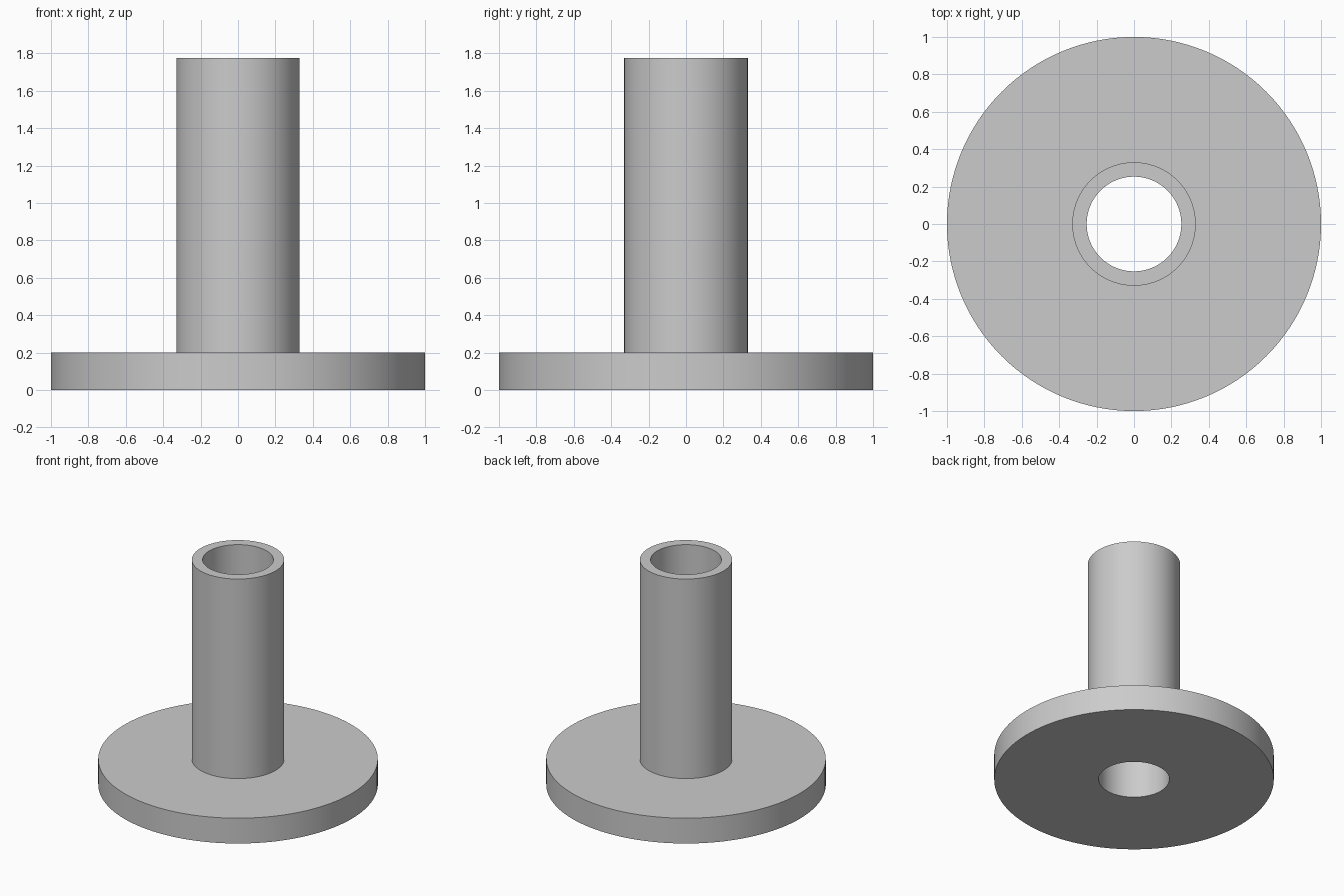
import bpy
import bmesh
import math

cube = bpy.data.objects.get("Cube")
if cube:
    bpy.data.objects.remove(cube, do_unlink=True)

SEGMENTS = 128
BORE, TUBE, FLANGE = 0.253, 0.33, 1.0
THICKNESS, HEIGHT = 0.2, 1.775

# Plain grey finish
grey = bpy.data.materials.new("plain grey")
grey.use_nodes = True
colour = (0.6, 0.6, 0.6, 1)
grey.diffuse_color = colour
grey.node_tree.nodes["Principled BSDF"].inputs["Base Color"].default_value = colour


def lathe(name, profile, material):
    """Spin a closed (radius, height) profile around the z axis."""
    bm = bmesh.new()
    verts = [bm.verts.new((r, 0, z)) for r, z in profile]
    edges = [bm.edges.new((a, b)) for a, b in zip(verts, verts[1:] + verts[:1])]
    bmesh.ops.spin(bm, geom=verts + edges, cent=(0, 0, 0), axis=(0, 0, 1),
                   angle=math.tau, steps=SEGMENTS, use_merge=True)
    bmesh.ops.remove_doubles(bm, verts=bm.verts, dist=0.0001)
    bmesh.ops.recalc_face_normals(bm, faces=bm.faces)
    mesh = bpy.data.meshes.new(name)
    bm.to_mesh(mesh)
    bm.free()
    mesh.materials.append(material)
    obj = bpy.data.objects.new(name, mesh)
    bpy.context.collection.objects.link(obj)
    bpy.ops.object.select_all(action="DESELECT")
    obj.select_set(True)
    bpy.context.view_layer.objects.active = obj
    bpy.ops.object.shade_smooth_by_angle(angle=math.radians(30))
    return obj


# Round flange and upright tube in one solid, with the bore running through both
lathe("flanged_tube", [
    (BORE, 0), (FLANGE, 0), (FLANGE, THICKNESS),
    (TUBE, THICKNESS), (TUBE, HEIGHT), (BORE, HEIGHT),
], grey)
